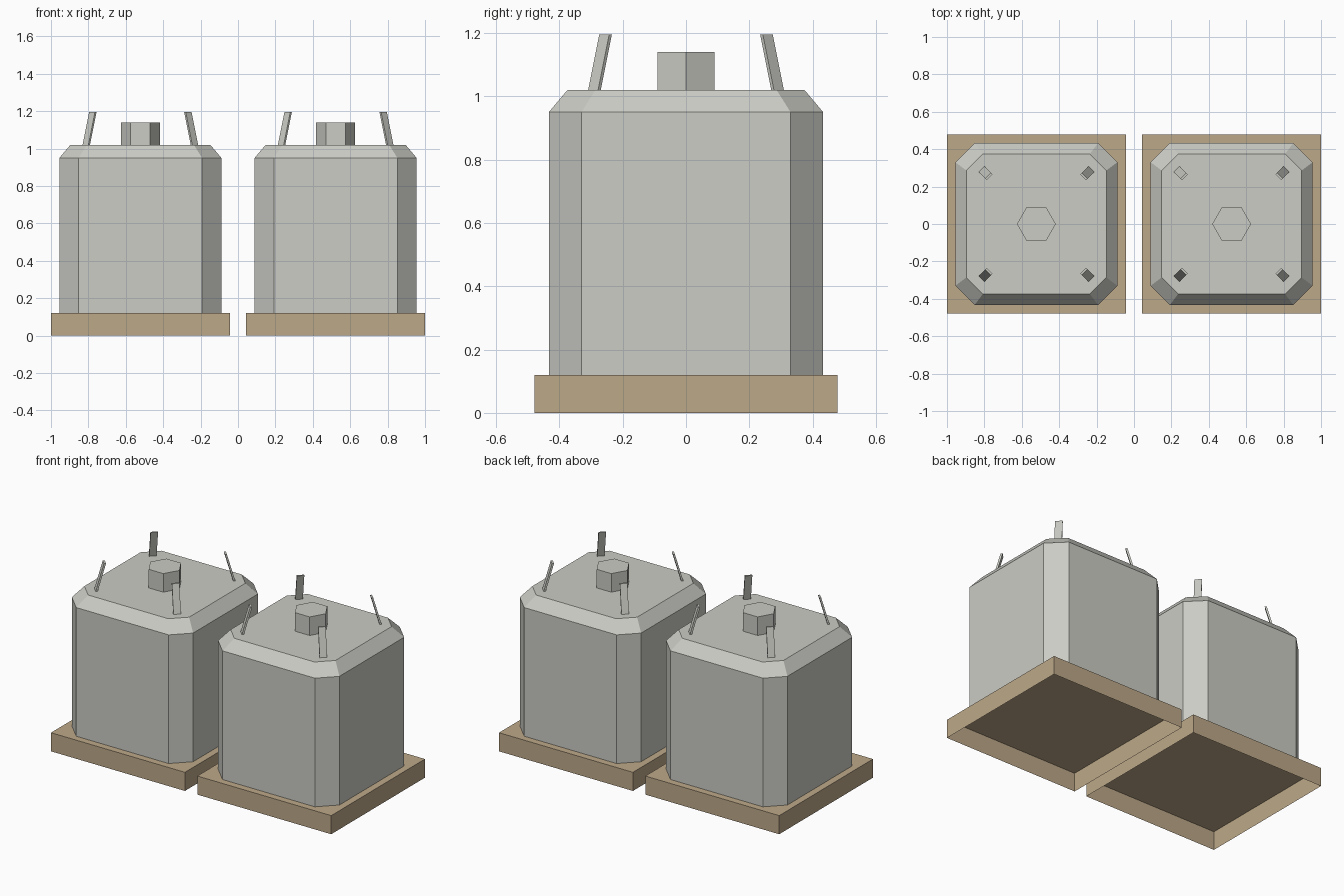
import bpy, bmesh, math
from mathutils import Vector

if "Cube" in bpy.data.objects:
    bpy.data.objects.remove(bpy.data.objects["Cube"])


def material(name, rgb):
    m = bpy.data.materials.new(name)
    m.diffuse_color = (*rgb, 1.0)
    m.use_nodes = True
    m.node_tree.nodes["Principled BSDF"].inputs["Base Color"].default_value = m.diffuse_color
    return m


STEEL = material("light_grey", (0.604, 0.604, 0.563))
BASE = material("tan", (0.507, 0.393, 0.248))


def square(half):
    return [(-half, -half), (half, -half), (half, half), (-half, half)]


def cut_square(half, flat):
    """Square outline with its corners cut off, counter-clockwise."""
    return [(-flat, -half), (flat, -half), (half, -flat), (half, flat),
            (flat, half), (-flat, half), (-half, flat), (-half, -flat)]


def loft(name, sections, mat, x, cap_bottom=False):
    """Joins outlines [(points, z), ...] upwards and closes the top."""
    bm = bmesh.new()
    rings = [[bm.verts.new((px, py, z)) for px, py in pts] for pts, z in sections]
    n = len(rings[0])
    for low, high in zip(rings, rings[1:]):
        for i in range(n):
            j = (i + 1) % n
            bm.faces.new((low[i], low[j], high[j], high[i]))
    bm.faces.new(rings[-1])
    if cap_bottom:
        bm.faces.new(rings[0][::-1])
    me = bpy.data.meshes.new(name)
    bm.to_mesh(me)
    bm.free()
    me.materials.append(mat)
    ob = bpy.data.objects.new(name, me)
    ob.location.x = x
    bpy.context.collection.objects.link(ob)
    return ob


def lug_outline(sx, sy, dist, width=0.044, thick=0.012):
    """Thin rectangle turned to face the tank axis."""
    out = Vector((sx, sy)).normalized()
    side = Vector((-out.y, out.x))
    c = Vector((sx, sy)) * dist
    return [c + out * (a * thick / 2) + side * (b * width / 2)
            for a, b in ((-1, -1), (1, -1), (1, 1), (-1, 1))]


for label, cx in (("left", -0.522), ("right", 0.522)):
    # Base tray, open underneath
    loft(f"{label}_base", [(square(0.478), 0.0), (square(0.478), 0.12)], BASE, cx)

    # Tank body with cut corners and sloped shoulder
    loft(f"{label}_tank", [(cut_square(0.433, 0.33), 0.12),
                           (cut_square(0.433, 0.33), 0.95),
                           (cut_square(0.374, 0.286), 1.02)], STEEL, cx)

    # Hexagonal cap
    hexagon = [(0.104 * math.cos(k * math.pi / 3), 0.104 * math.sin(k * math.pi / 3))
               for k in range(6)]
    loft(f"{label}_cap", [(hexagon, 1.02), (hexagon, 1.14)], STEEL, cx)

    # Four lifting lugs leaning inwards
    for sx in (-1, 1):
        for sy in (-1, 1):
            name = f"{label}_lug_{'back' if sy > 0 else 'front'}_{'right' if sx > 0 else 'left'}"
            loft(name, [(lug_outline(sx, sy, 0.289), 1.02),
                        (lug_outline(sx, sy, 0.254), 1.195)], STEEL, cx, True)
